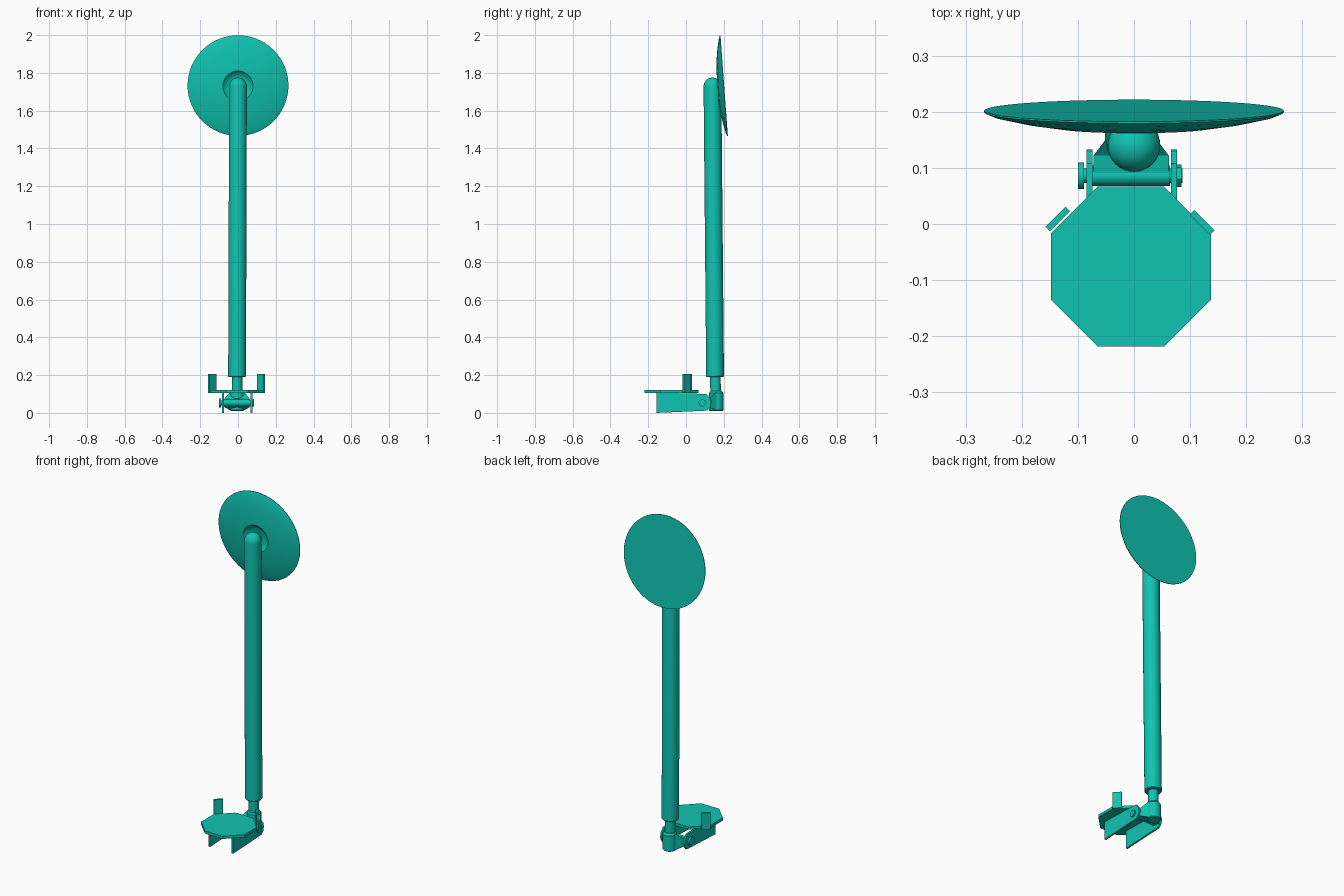
import bpy, bmesh, math
from mathutils import Vector

if "Cube" in bpy.data.objects:
    bpy.data.objects.remove(bpy.data.objects["Cube"])

teal = bpy.data.materials.new("teal")
teal.diffuse_color = (0.005, 0.55, 0.44, 1)
teal.use_nodes = True
teal.node_tree.nodes["Principled BSDF"].inputs["Base Color"].default_value = teal.diffuse_color


def make(name, bm, smooth=False):
    bmesh.ops.recalc_face_normals(bm, faces=bm.faces)
    mesh = bpy.data.meshes.new(name)
    bm.to_mesh(mesh)
    bm.free()
    mesh.materials.append(teal)
    ob = bpy.data.objects.new(name, mesh)
    bpy.context.collection.objects.link(ob)
    if smooth:
        bpy.ops.object.select_all(action='DESELECT')
        ob.select_set(True)
        bpy.context.view_layer.objects.active = ob
        bpy.ops.object.shade_smooth_by_angle(angle=math.radians(35))
    return ob


def loft(name, rings, smooth=False):
    """Skin a list of equal-length point rings and cap both ends."""
    bm = bmesh.new()
    vs = [[bm.verts.new(p) for p in r] for r in rings]
    n = len(rings[0])
    for a, b in zip(vs, vs[1:]):
        for i in range(n):
            j = (i + 1) % n
            bm.faces.new((a[i], a[j], b[j], b[i]))
    bm.faces.new(vs[0])
    bm.faces.new(vs[-1])
    return make(name, bm, smooth)


def lathe(name, start, end, profile, sides=32):
    """Turn (radius, distance) pairs around the line from start towards end."""
    start = Vector(start)
    axis = (Vector(end) - start).normalized()
    u = axis.orthogonal().normalized()
    v = axis.cross(u)
    rings = []
    for r, d in profile:
        rings.append([start + axis * d + (u * math.cos(t) + v * math.sin(t)) * r
                      for t in (2 * math.pi * i / sides for i in range(sides))])
    return loft(name, rings, sides > 8)


# Long leaning pole with a ball-shaped top
base, top = Vector((-0.005, 0.154, 0.19)), Vector((0, 0.14, 1.728))
length = (top - base).length
R = 0.047
ball = [(R * math.cos(a), length + R * math.sin(a))
        for a in (math.radians(d) for d in range(10, 90, 10))]
lathe("pole", base, top, [(0.044, 0), (R, 0.004), (R, length)] + ball + [(0.002, length + R)])

# Shallow dish: flat back, bulging front with a socket for the ball
tilt = math.radians(4.2)
centre = Vector((0, 0.202, 1.733))
front = centre - Vector((0, math.cos(tilt), math.sin(tilt)))
lathe("dish", centre, front,
      [(0.267, 0), (0.267, 0.003), (0.25, 0.010), (0.2, 0.021), (0.14, 0.030),
       (0.08, 0.035), (0.068, 0.022), (0.05, 0.012)], 64)

# Thin neck and lower hub
lathe("neck_rod", (-0.005, 0.157, 0.1), (-0.005, 0.155, 0.2), [(0.028, 0), (0.028, 0.1)])
lathe("hub", (-0.005, 0.160, 0.01), (-0.005, 0.160, 0.2),
      [(0.034, 0), (0.038, 0.004), (0.038, 0.095), (0.029, 0.107)])


# Knuckle widening from the hub to the hinge
def section(y, x0, x1, z0, z1):
    return [(x0, y, z0), (x1, y, z0), (x1, y, z1), (x0, y, z1)]


loft("knuckle", [section(0.090, -0.072, 0.062, 0.035, 0.070),
                 section(0.122, -0.072, 0.062, 0.030, 0.075),
                 section(0.162, -0.042, 0.032, 0.014, 0.112)])
lathe("hinge_barrel", (-0.074, 0.086, 0.053), (1, 0.086, 0.053), [(0.018, 0), (0.018, 0.138)], 24)
lathe("hinge_pin", (-0.098, 0.086, 0.053), (1, 0.086, 0.053), [(0.013, 0), (0.013, 0.184)], 16)
lathe("pin_head", (-0.100, 0.086, 0.053), (1, 0.086, 0.053), [(0.024, 0), (0.024, 0.011)], 24)
lathe("pin_nut", (0.075, 0.086, 0.053), (1, 0.086, 0.053), [(0.021, 0), (0.021, 0.010)], 6)

# Two upright side plates under the platform
outline = [(-0.155, 0.0), (0.112, 0.012), (0.128, 0.030), (0.133, 0.053),
           (0.128, 0.076), (0.108, 0.100), (-0.155, 0.107)]
for side, x in (("left", -0.085), ("right", 0.066)):
    loft(side + "_bracket_plate",
         [[(px, y, z) for y, z in outline] for px in (x, x + 0.011)])

# Octagonal platform
cx, cy, half, short = -0.0055, -0.076, 0.1425, 0.059
octagon = [(short, -half), (half, -short), (half, short), (short, half),
           (-short, half), (-half, short), (-half, -short), (-short, -half)]
loft("platform", [[(cx + x, cy + y, z) for x, y in octagon] for z in (0.106, 0.122)])

# Upright tabs along the two rear corner edges
for side, x, y, s in (("left", -0.136, 0.009, 1), ("right", 0.1215, 0.003, -1)):
    along = Vector((s, 1)).normalized() * 0.0255
    across = Vector((-s, 1)).normalized() * 0.0058
    c = Vector((x, y))
    corners = [c + along + across, c - along + across, c - along - across, c + along - across]
    loft(side + "_tab", [[(p.x, p.y, z) for p in corners] for z in (0.106, 0.205)])
